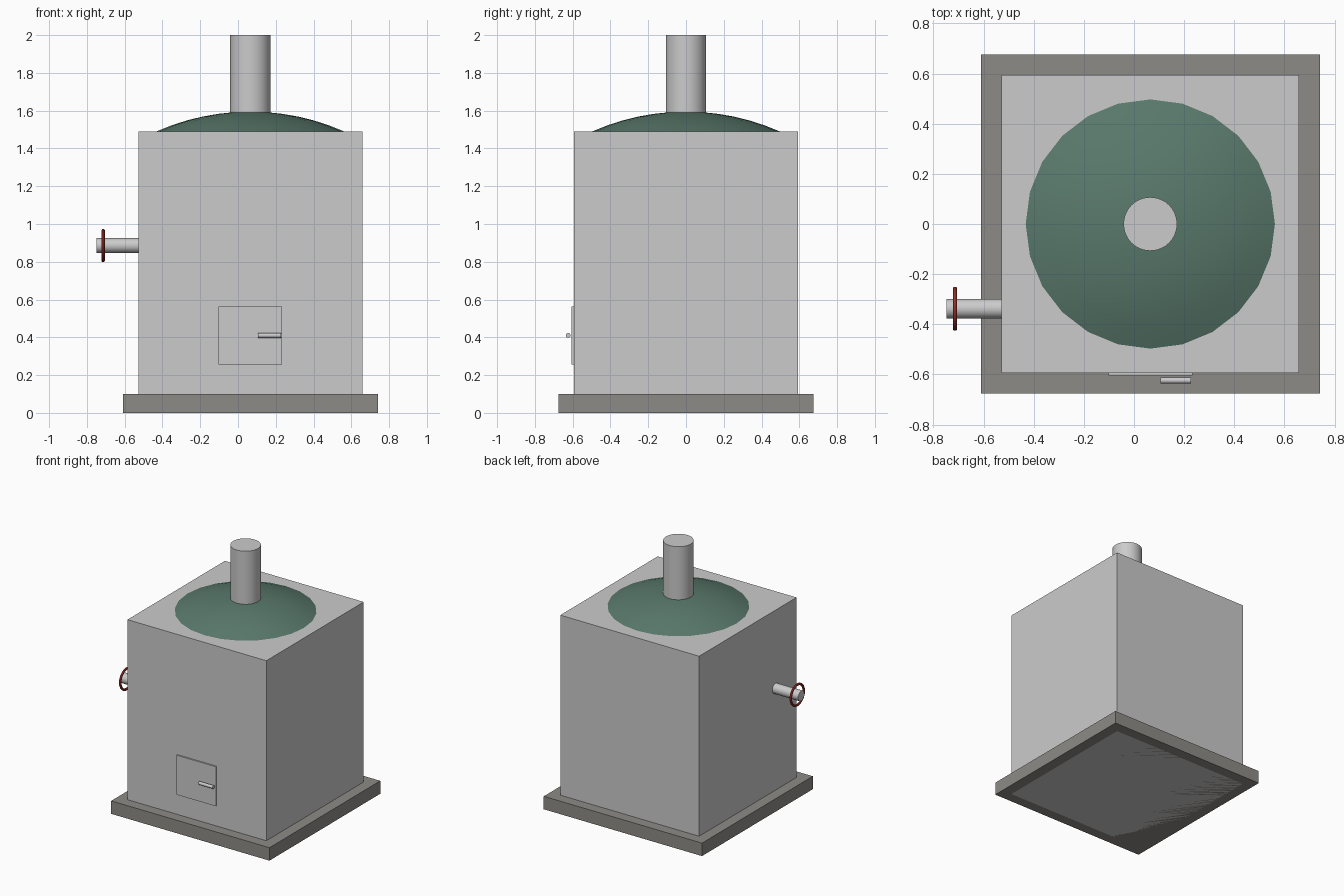
import bpy, bmesh, math
from math import pi, sin, cos

if "Cube" in bpy.data.objects:
    bpy.data.objects.remove(bpy.data.objects["Cube"])

CX = 0.065  # the furnace axis sits off centre because of the side pipe


def material(name, rgb):
    m = bpy.data.materials.new(name)
    m.diffuse_color = (*rgb, 1)
    m.use_nodes = True
    m.node_tree.nodes["Principled BSDF"].inputs["Base Color"].default_value = m.diffuse_color
    return m


def finish(name, mat=None, smooth=False):
    ob = bpy.context.object
    ob.name = name
    if mat:
        ob.data.materials.append(mat)
    if smooth:
        bpy.ops.object.shade_smooth_by_angle(angle=math.radians(35))
    return ob


def box(name, x, y, z, mat=None):
    lo, hi = zip(x, y, z)
    bpy.ops.mesh.primitive_cube_add(size=1, location=[(a + b) / 2 for a, b in zip(lo, hi)])
    bpy.context.object.scale = [b - a for a, b in zip(lo, hi)]
    bpy.ops.object.transform_apply(location=False, rotation=False, scale=True)
    return finish(name, mat)


def cylinder(name, centre, radius, length, along_x=False, sides=32):
    bpy.ops.mesh.primitive_cylinder_add(vertices=sides, radius=radius, depth=length, location=centre,
                                        rotation=(0, pi / 2 if along_x else 0, 0))
    return finish(name, smooth=True)


stone = material("stone", (0.27, 0.26, 0.24))
green = material("green", (0.10, 0.19, 0.15))
red = material("red", (0.5, 0.05, 0.04))

# plinth and body
box("plinth", (-0.61, 0.742), (-0.676, 0.676), (0, 0.1), stone)
box("body", (-0.528, 0.658), (-0.594, 0.594), (0, 1.49))

# shallow domed lid: a spherical cap spun in 24 segments
R, H, RINGS, SEGS = 0.497, 0.105, 6, 24
ball = (R * R + H * H) / (2 * H)
edge = math.asin(R / ball)
bm = bmesh.new()
arc = [bm.verts.new((ball * sin(edge * i / RINGS), 0, ball * (cos(edge * i / RINGS) - cos(edge))))
       for i in range(RINGS + 1)]
edges = [bm.edges.new(pair) for pair in zip(arc, arc[1:])]
bmesh.ops.spin(bm, geom=arc + edges, cent=(0, 0, 0), axis=(0, 0, 1), angle=2 * pi, steps=SEGS)
bmesh.ops.remove_doubles(bm, verts=bm.verts, dist=1e-4)
bmesh.ops.recalc_face_normals(bm, faces=bm.faces)
if sum(f.normal.z for f in bm.faces) < 0:
    bmesh.ops.reverse_faces(bm, faces=bm.faces)
mesh = bpy.data.meshes.new("dome_lid")
bm.to_mesh(mesh)
bm.free()
dome = bpy.data.objects.new("dome_lid", mesh)
dome.location = (CX, 0, 1.49)
bpy.context.collection.objects.link(dome)
bpy.context.view_layer.objects.active = dome
bpy.ops.object.select_all(action='DESELECT')
dome.select_set(True)
finish("dome_lid", green, smooth=True)

# chimney
cylinder("chimney", (CX, 0, 1.765), 0.107, 0.47)

# side pipe with hand wheel
cylinder("side_pipe", (-0.628, -0.338, 0.886), 0.039, 0.24, along_x=True)
bpy.ops.mesh.primitive_torus_add(major_radius=0.079, minor_radius=0.009, major_segments=32, minor_segments=10,
                                 location=(-0.714, -0.338, 0.886), rotation=(0, pi / 2, 0))
finish("hand_wheel", red, smooth=True)

# fire door and its handle
box("fire_door", (-0.102, 0.234), (-0.605, -0.585), (0.257, 0.562))
cylinder("door_handle", (0.167, -0.624, 0.41), 0.0125, 0.122, along_x=True, sides=16)
